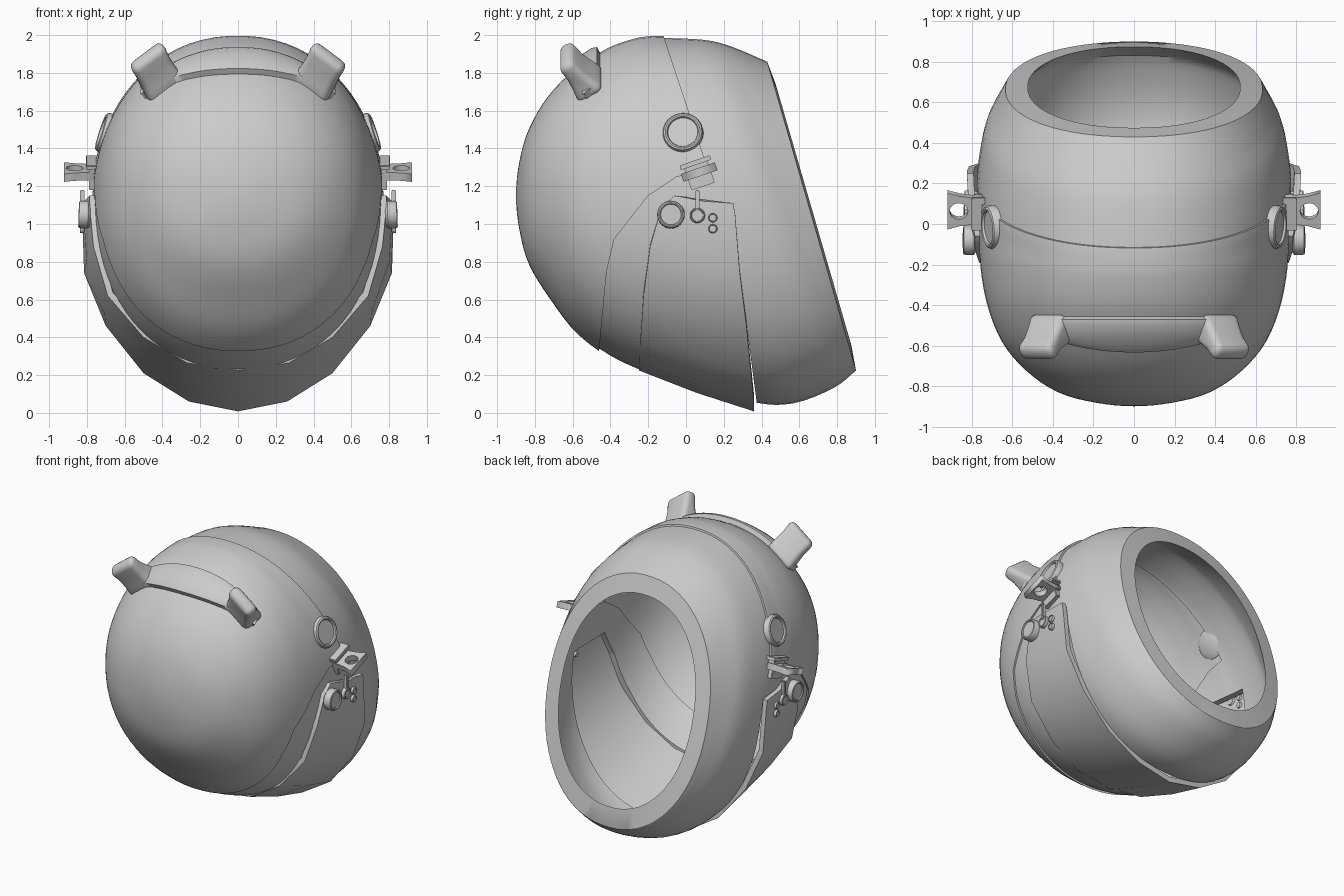
import bpy, bmesh, math
from mathutils import Vector
from mathutils.bvhtree import BVHTree

if "Cube" in bpy.data.objects:
    bpy.data.objects.remove(bpy.data.objects["Cube"])

# Shell sections: top (y, z), bottom (y, z), half width
SECTIONS = [(-.888, 1.15, -.888, 1.15, 0), (-.87, 1.33, -.87, .97, .19),
            (-.82, 1.50, -.82, .79, .37), (-.72, 1.67, -.71, .61, .525),
            (-.58, 1.81, -.56, .42, .645), (-.41, 1.92, -.33, .265, .72),
            (-.27, 1.97, .00, .15, .755), (-.19, 1.983, .36, .055, .77),
            (-.10, 1.985, .57, .05, .775), (.10, 1.975, .78, .13, .74),
            (.24, 1.94, .89, .215, .68), (.43, 1.86, .90, .225, .635)]
RIM = (.475, 1.74, .875, .36, .525)
N = 72


def finish(name, bm, angle=35):
    bmesh.ops.recalc_face_normals(bm, faces=bm.faces)
    me = bpy.data.meshes.new(name)
    bm.to_mesh(me)
    bm.free()
    ob = bpy.data.objects.new(name, me)
    bpy.context.collection.objects.link(ob)
    smooth(me, angle)
    return ob


def smooth(me, angle=35):
    me.shade_smooth()
    me.set_sharp_from_angle(angle=math.radians(angle))


def bake(ob, angle=35):
    dg = bpy.context.evaluated_depsgraph_get()
    me = bpy.data.meshes.new_from_object(ob.evaluated_get(dg))
    ob.modifiers.clear()
    ob.data = me
    smooth(me, angle)


def refine(secs, steps=4):
    t0 = secs[1]
    pts = [(t0[2], t0[3], t0[0], t0[1], -t0[4])] + list(secs)
    pts.append(tuple(2 * a - b for a, b in zip(secs[-1], secs[-2])))
    out = []
    for i in range(1, len(pts) - 2):
        for k in range(steps):
            t = k / steps
            out.append(tuple(.5 * (2 * b + (c - a) * t + (2*a - 5*b + 4*c - d) * t*t + (3*b - a - 3*c + d) * t**3)
                             for a, b, c, d in zip(*pts[i - 1:i + 3])))
    return out + [secs[-1]]


def inset(s, d):
    f = min(1, s[4] / .77)
    a, b = Vector((s[0], s[1])), Vector((s[2], s[3]))
    u = (a - b).normalized() * d * f
    shift = Vector((d * math.sqrt(1 - f * f) if s[0] < 0 else 0, 0))
    a, b = a - u + shift, b + u + shift
    return (a.x, a.y, b.x, b.y, max(0, s[4] - d * f))


def ring(s):
    pts, e = [], 2 / 2.15
    for i in range(N):
        t = 2 * math.pi * (i + .5) / N
        c, q = math.cos(t), math.sin(t)
        c, q = math.copysign(abs(c) ** e, c), math.copysign(abs(q) ** e, q)
        pts.append(Vector((s[4] * q, (s[0] + s[2]) / 2 + (s[0] - s[2]) / 2 * c,
                           (s[1] + s[3]) / 2 + (s[1] - s[3]) / 2 * c)))
    return pts


def loft(rings, close=True, caps=False):
    bm = bmesh.new()
    vs = [[bm.verts.new(p) for p in r] for r in rings]
    n = len(vs[0])
    for a, b in zip(vs, vs[1:]):
        for i in range(n if close else n - 1):
            bm.faces.new((a[i], a[(i + 1) % n], b[(i + 1) % n], b[i]))
    if caps:
        bm.faces.new(vs[0])
        bm.faces.new(vs[-1])
    bmesh.ops.remove_doubles(bm, verts=bm.verts, dist=1e-4)
    return bm


def side_cut(ob, profile, op):
    cutter = finish("cutter", loft([[(x, y, z) for y, z in profile] for x in (-1.5, 1.5)], caps=True))
    cutter.hide_render = True
    m = ob.modifiers.new("cut", 'BOOLEAN')
    m.object, m.operation, m.solver = cutter, op, 'EXACT'
    bake(ob)
    bpy.data.objects.remove(cutter)


# Shell with neck rim, face opening and the window behind the chin guard
outer = refine(SECTIONS)
inner = [inset(s, .045) for s in reversed(outer[:-6])]
hull = loft([ring(s) for s in outer])
bmesh.ops.recalc_face_normals(hull, faces=hull.faces)
surface = BVHTree.FromBMesh(hull)
hull.free()
shell = finish("helmet_shell", loft([ring(s) for s in outer + [RIM] + inner]))
side_cut(shell, [(-1.3, -.1), (-.49, -.1), (-.49, .33), (-.45, .77), (-.41, .95), (-.23, 1.19),
                 (-.08, 1.29), (.06, 1.32), (-.17, 2), (-.2, 2.2), (-1.3, 2.2)], 'DIFFERENCE')
side_cut(shell, [(-.235, -.1), (-.235, .3), (-.215, .6), (-.17, .88), (-.09, 1.06), (.235, 1.04),
                 (.27, .85), (.375, .05), (.375, -.1)], 'DIFFERENCE')

# Visor dome
front = outer[:40]
visor = finish("visor", loft([ring(inset(s, -.012)) for s in front] + [ring(inset(s, .025)) for s in reversed(front)]))
side_cut(visor, [(-1.3, -.1), (-.46, -.1), (-.46, .33), (-.42, .75), (-.38, .92), (-.2, 1.15),
                 (-.05, 1.25), (.12, 1.28), (-.12, 2), (-.155, 2.1), (-1.3, 2.1)], 'INTERSECT')

# Faceted chin guard: front and back edge of the right half, mirrored
edge_f = [(.785, -.06, 1.15), (.785, -.13, 1.09), (.765, -.19, .88), (.69, -.225, .62),
          (.5, -.24, .40), (.27, -.25, .265), (0, -.25, .225)]
edge_b = [(.825, .25, 1.11), (.825, .26, 1.05), (.815, .285, .74), (.7, .32, .46),
          (.5, .345, .21), (.26, .36, .06), (0, .36, .008)]
full = lambda e: e + [(-x, y, z) for x, y, z in reversed(e[:-1])]
mid = [((a[0] + b[0]) / 2 + .012 * (a[0] > 0), (a[1] + b[1]) / 2, (a[2] + b[2]) / 2 - .01)
       for a, b in zip(edge_f, edge_b)]
shells = [full(edge_f), full(mid), full(edge_b)]
thin = [[Vector((x * .96, y, z + .035 * (1.15 - z))) for x, y, z in e] for e in reversed(shells)]
bm = loft(shells + thin + [shells[0]], close=False)
bmesh.ops.holes_fill(bm, edges=bm.edges, sides=0)
finish("chin_guard", bm, 40)

# Brow bar hugging the dome
rows = []
for i in range(25):
    x = -.48 + .96 * i / 24
    k = .09 * (x / .48) ** 2
    row = []
    for y, h in ((-.45, -.02), (-.45, .045), (-.47, .055), (-.52, .055), (-.575 + k * .6, .055),
                 (-.605 + k, .045), (-.615 + k, -.02)):
        co, no, _, _ = surface.ray_cast(Vector((x, y, 3)), Vector((0, 0, -1)))
        row.append(co + no * h)
    rows.append(row)
finish("brow_bar", loft(rows, caps=True), 50)


def stud(name, co, no, r, h, s):
    # Rounded rim around a recessed disc, closed at the back
    prof = [(0, h * .6), (r * .74, h * .6), (r * .78, h * .9), (r * .86, h), (r * .95, h * .85),
            (r, h * .5), (r, -.03), (r * .7, -.05), (0, -.05)]
    ob = finish(name, loft([[(a * math.cos(t * math.pi / 16), a * math.sin(t * math.pi / 16), z)
                             for t in range(32)] for a, z in prof]))
    ob.location = (co[0] * s, co[1], co[2])
    ob.rotation_mode = 'QUATERNION'
    ob.rotation_quaternion = Vector((no[0] * s, no[1], no[2])).to_track_quat('Z', 'Y')


def box(name, c, size, tilt, s, bevel=.004):
    bm = bmesh.new()
    bmesh.ops.create_cube(bm, size=1)
    bmesh.ops.scale(bm, vec=size, verts=bm.verts)
    bmesh.ops.bevel(bm, geom=bm.edges[:], offset=bevel, segments=2, affect='EDGES')
    ob = finish(name, bm)
    ob.location, ob.rotation_euler = (c[0] * s, c[1], c[2]), (tilt, 0, 0)


for s, side in ((1, "right"), (-1, "left")):
    # Horn at the end of the brow bar
    c0, c1 = Vector((.395, -.50, 1.73)), Vector((.487, -.645, 1.897))
    u = Vector((.8, 0, -.6))
    v = u.cross(c1 - c0).normalized()
    rings = []
    for t, a, b in ((0, .115, .085), (.3, .105, .066), (.6, .102, .05), (1, .108, .044)):
        c = c0.lerp(c1, t)
        corners = [c + u * a * i + v * b * j for i, j in ((-1, -1), (1, -1), (1, 1), (-1, 1))]
        rings.append([(p.x * s, p.y, p.z) for p in corners])
    horn = finish("brow_horn_" + side, loft(rings, caps=True))
    m = horn.modifiers.new("round", 'BEVEL')
    m.width, m.segments, m.limit_method, m.angle_limit = .036, 4, 'ANGLE', math.radians(50)
    bake(horn, 50)

    # Visor pivot and guard studs
    co, no, _, _ = surface.ray_cast(Vector((2, -.015, 1.48)), Vector((-1, 0, 0)))
    stud("visor_pivot_" + side, co, no, .107, .035, s)
    for i, (y, z, r, h) in enumerate(((-.08, 1.05, .073, .022), (.06, 1.045, .04, .018),
                                      (.142, 1.033, .024, .014), (.142, .975, .024, .014))):
        stud(f"guard_stud_{i}_{side}", (.822, y, z), (1, 0, .03), r, h, s)

    # Latch: flared plate with a hole, clip block and stem
    cu = bpy.data.curves.new("latch_plate_" + side, 'CURVE')
    cu.dimensions, cu.fill_mode, cu.extrude = '2D', 'BOTH', .022
    outline = [(.74, -.075), (.80, -.07), (.86, -.078), (.92, -.095), (.92, .095), (.86, .078), (.80, .07), (.74, .075)]
    hole = [(.865 + .045 * math.cos(t * math.pi / 10), .042 * math.sin(t * math.pi / 10)) for t in range(20)]
    for pts in (outline, hole):
        sp = cu.splines.new('POLY')
        sp.points.add(len(pts) - 1)
        for p, (x, y) in zip(sp.points, pts):
            p.co = (x * s, y, 0, 1)
        sp.use_cyclic_u = True
    plate = bpy.data.objects.new("latch_plate_" + side, cu)
    plate.location, plate.rotation_euler = (0, .07, 1.275), (.33, 0, 0)
    bpy.context.collection.objects.link(plate)
    box("latch_clip_" + side, (.77, .05, 1.325), (.07, .17, .025), .33, s)
    box("latch_base_" + side, (.765, .07, 1.26), (.05, .13, .13), .33, s)
    box("latch_stem_" + side, (.825, .06, 1.12), (.025, .022, .12), 0, s)
